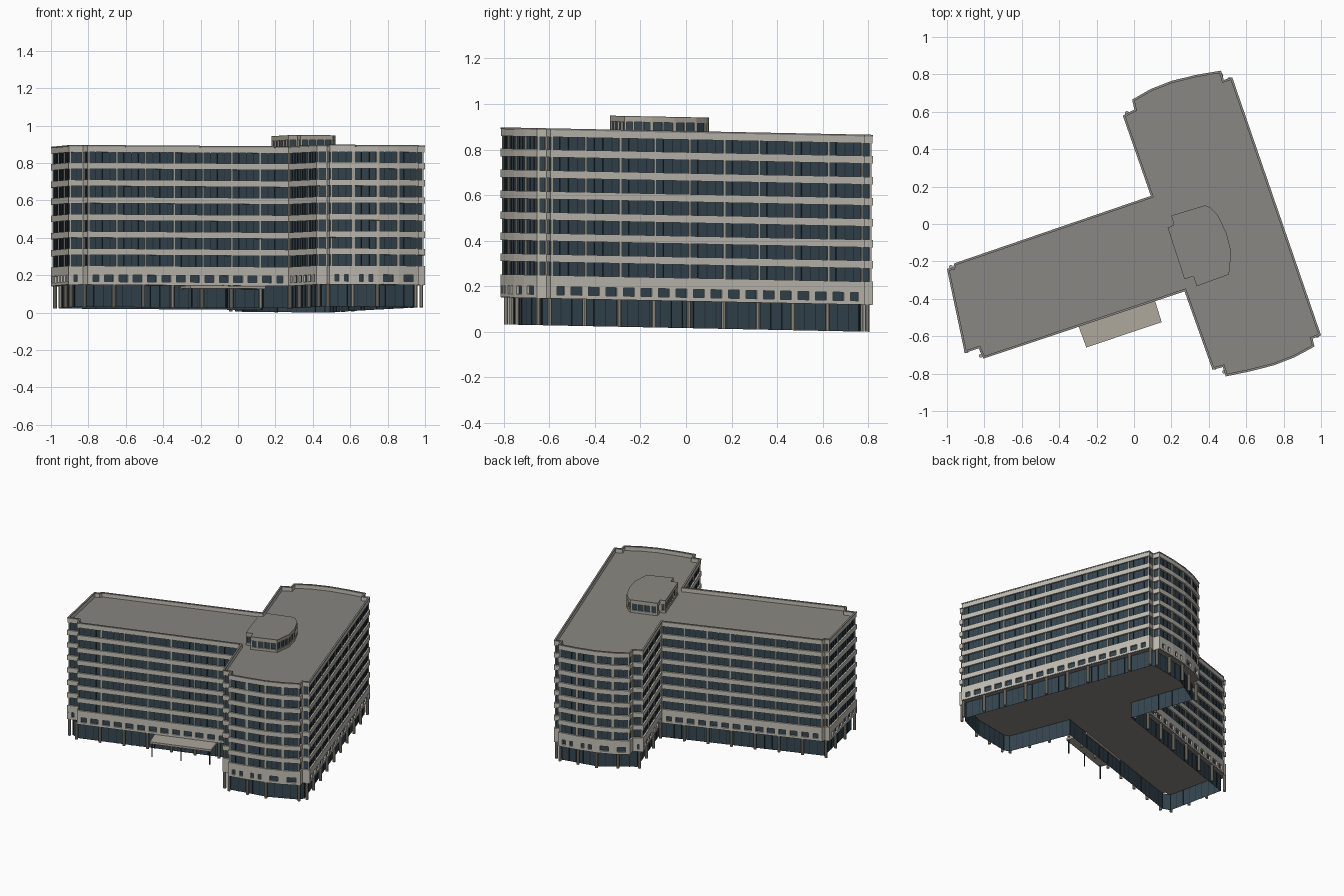
import bpy, bmesh, math
from mathutils import Vector

if "Cube" in bpy.data.objects:
    bpy.data.objects.remove(bpy.data.objects["Cube"])


def material(name, rgb):
    m = bpy.data.materials.new(name)
    m.diffuse_color = (*rgb, 1)
    m.use_nodes = True
    m.node_tree.nodes["Principled BSDF"].inputs["Base Color"].default_value = m.diffuse_color
    return m


WALL = material("pale_concrete", (.42, .39, .33))
BAND = material("light_band", (.54, .515, .46))
ROOF = material("roof_grey", (.25, .24, .22))
GLASS = material("dark_glass", (.035, .06, .08))
FRAME = material("window_frame", (.02, .028, .035))

# Footprints, clockwise: a wing with notched corners crossing a bow-ended wing
OUTLINE = [(-1, -.24), (-.967, -.232), (-.96, -.21), (.09, .15), (-.06, .58),
           (.002, .612), (-.01, .665), (.09, .722), (.2, .765), (.33, .797),
           (.465, .82), (.48, .77), (.525, .785), (1, -.595), (.955, -.613),
           (.965, -.655), (.86, -.712), (.75, -.755), (.62, -.788), (.49, -.815),
           (.475, -.765), (.42, -.78), (.27, -.36), (-.805, -.72), (-.83, -.665),
           (-.905, -.69)]
GROUND = [(-.995, -.22), (.09, .15), (-.055, .6), (.2, .76), (.47, .81), (.52, .785),
          (.995, -.6), (.96, -.66), (.75, -.755), (.48, -.805), (.42, -.78),
          (.27, -.36), (-.82, -.72), (-.905, -.69)]
PENTHOUSE = [(.2, .045), (.38, .1), (.405, .09), (.45, .045), (.495, -.05), (.52, -.15),
             (.508, -.27), (.335, -.333), (.318, -.28), (.27, -.295), (.18, -.02),
             (.213, -.005)]


def inset(pts, d):
    """Move every edge of a clockwise outline inward by d."""
    out, n = [], len(pts)
    for i in range(n):
        a, b, c = (Vector(pts[j % n]) for j in (i - 1, i, i + 1))
        u, v = (b - a).normalized(), (c - b).normalized()
        nu, nv = Vector((u.y, -u.x)), Vector((v.y, -v.x))
        out.append(b + (nu + nv) * (d / (1 + nu.dot(nv))))
    return out


def add_prism(bm, pts, z0, z1, caps=True):
    lo = [bm.verts.new((p[0], p[1], z0)) for p in pts]
    hi = [bm.verts.new((p[0], p[1], z1)) for p in pts]
    if caps:
        bm.faces.new(lo)
        bm.faces.new(hi)
    for i in range(len(pts)):
        j = (i + 1) % len(pts)
        bm.faces.new((lo[i], lo[j], hi[j], hi[i]))
    return lo, hi


def finish(name, bm, mat):
    for v in bm.verts:          # the whole building leans very slightly
        v.co.z += .0165 - .02 * v.co.y
    bmesh.ops.recalc_face_normals(bm, faces=bm.faces)
    me = bpy.data.meshes.new(name)
    bm.to_mesh(me)
    bm.free()
    me.materials.append(mat)
    ob = bpy.data.objects.new(name, me)
    bpy.context.collection.objects.link(ob)


def prism(name, pts, levels, mat, caps=True):
    bm = bmesh.new()
    for z0, z1 in levels:
        add_prism(bm, pts, z0, z1, caps)
    finish(name, bm, mat)


def ring(name, pts, width, z0, z1, mat):
    """Hollow wall following an outline."""
    bm = bmesh.new()
    outer = add_prism(bm, pts, z0, z1, False)
    inner = add_prism(bm, inset(pts, width), z0, z1, False)
    for o, k in zip(outer, inner):
        for i in range(len(pts)):
            j = (i + 1) % len(pts)
            bm.faces.new((o[i], o[j], k[j], k[i]))
    finish(name, bm, mat)


def spaced(pts, spacing, w=0):
    """Yield position, direction and inward normal at even steps on each edge."""
    for i in range(len(pts)):
        a, b = Vector(pts[i]), Vector(pts[(i + 1) % len(pts)])
        length = (b - a).length
        u = (b - a) / length
        n = max(1, round(length / spacing))
        for k in range(n + 1):
            t = min(max(k * length / n, w / 2), length - w / 2)
            yield a + u * t, u, Vector((u.y, -u.x))


def posts(name, pts, spacing, w, depth, z0, z1, mat):
    bm = bmesh.new()
    for p, u, nrm in spaced(pts, spacing, w):
        s, d = u * w / 2, nrm * depth
        add_prism(bm, [p - s, p + s, p + s + d, p - s + d], z0, z1)
    finish(name, bm, mat)


def round_columns(name, places, r, z0, z1, mat):
    bm = bmesh.new()
    for p in places:
        add_prism(bm, [(p[0] + r * math.cos(k * math.pi / 5),
                        p[1] + r * math.sin(k * math.pi / 5)) for k in range(10)], z0, z1)
    finish(name, bm, mat)


# Recessed ground floor, open underneath, with columns under the overhang
prism("ground_glazing", inset(GROUND, .034), [(0, .119)], GLASS, caps=False)
posts("ground_mullions", inset(GROUND, .032), .052, .004, .003, 0, .119, FRAME)
places = []
for p, u, nrm in spaced(inset(GROUND, .014), .16):
    if all((p - q).length > .03 for q in places):
        places.append(p)
round_columns("ground_columns", places, .01, 0, .12, WALL)
prism("ground_ceiling", inset(OUTLINE, .002), [(.118, .121)], ROOF)

# Upper glass body
prism("glass_body", inset(OUTLINE, .012), [(.121, .828)], GLASS)

# First floor band with punched windows between piers
prism("first_floor_band", OUTLINE, [(.12, .135), (.171, .22)], BAND)
posts("first_floor_piers", OUTLINE, .08, .03, .0125, .135, .171, BAND)

# Seven storeys of strip windows
FIRST, PITCH, WIN = .22, .092, .058
prism("spandrel_bands", OUTLINE,
      [(FIRST + i * PITCH + WIN, FIRST + (i + 1) * PITCH) for i in range(6)], BAND)
posts("wall_piers", inset(OUTLINE, .006), .16, .008, .007, FIRST, .83, WALL)
posts("window_mullions", inset(OUTLINE, .009), .04, .004, .004, FIRST, .83, FRAME)

# Sunken roof deck behind a thin parapet
ring("roof_fascia", inset(OUTLINE, .002), .01, .827, .857, BAND)
ring("parapet_coping", OUTLINE, .012, .857, .865, ROOF)
prism("roof_deck", inset(OUTLINE, .011), [(.828, .834)], ROOF)

# Penthouse
prism("penthouse_glazing", inset(PENTHOUSE, .008), [(.834, .902)], GLASS)
prism("penthouse_sill", PENTHOUSE, [(.834, .852)], WALL)
posts("penthouse_piers", PENTHOUSE, .045, .008, .009, .852, .901, WALL)
prism("penthouse_fascia", PENTHOUSE, [(.9, .922)], WALL)
prism("penthouse_roof", PENTHOUSE, [(.922, .926)], ROOF)

# Entrance canopy
CANOPY = [(-.31, -.51), (.1, -.37), (.148, -.525), (-.255, -.66)]
prism("entrance_canopy", CANOPY, [(.1, .115)], WALL)
a, b = (Vector(p) for p in inset(CANOPY, .012)[2:])
round_columns("canopy_posts", [a.lerp(b, t) for t in (0, .5, 1)], .004, 0, .1, FRAME)
